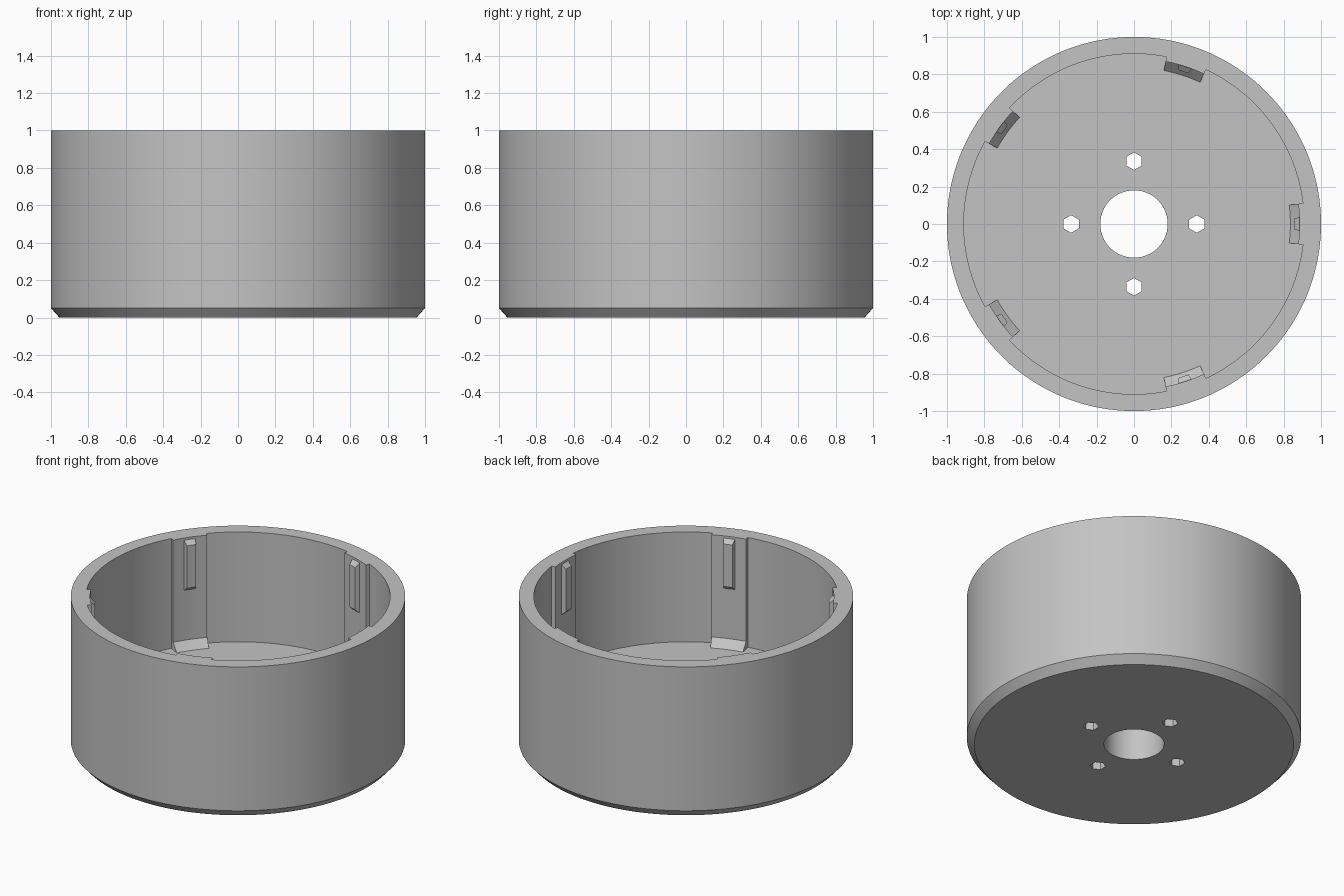
import bpy, bmesh, math
from mathutils import Matrix

cube = bpy.data.objects.get("Cube")
if cube:
    bpy.data.objects.remove(cube, do_unlink=True)

grey = bpy.data.materials.new("plain grey")
grey.use_nodes = True
colour = (0.55, 0.55, 0.55, 1)
grey.diffuse_color = colour
grey.node_tree.nodes["Principled BSDF"].inputs["Base Color"].default_value = colour

FLOOR = 0.275
PAD_R = 0.885


def finish(name, bm):
    """Turn a bmesh into a named grey object."""
    bmesh.ops.recalc_face_normals(bm, faces=bm.faces)
    mesh = bpy.data.meshes.new(name)
    bm.to_mesh(mesh)
    bm.free()
    mesh.materials.append(grey)
    obj = bpy.data.objects.new(name, mesh)
    bpy.context.collection.objects.link(obj)
    return obj


def lathe(name, profile, start, sweep, steps):
    """Sweep a closed (radius, height) profile about z."""
    bm = bmesh.new()
    full = sweep >= 360
    rings = []
    for i in range(steps if full else steps + 1):
        a = math.radians(start + sweep * i / steps)
        rings.append([bm.verts.new((r * math.cos(a), r * math.sin(a), z)) for r, z in profile])
    pairs = list(zip(rings, rings[1:]))
    if full:
        pairs.append((rings[-1], rings[0]))
    else:
        bm.faces.new(rings[0])
        bm.faces.new(rings[-1])
    n = len(profile)
    for a, b in pairs:
        for j in range(n):
            k = (j + 1) % n
            bm.faces.new((a[j], b[j], b[k], a[k]))
    return finish(name, bm)


def combine(target, helper, operation):
    """Apply a boolean and drop the helper."""
    mod = target.modifiers.new("join", "BOOLEAN")
    mod.object, mod.operation, mod.solver = helper, operation, "EXACT"
    bpy.context.view_layer.objects.active = target
    bpy.ops.object.modifier_apply(modifier=mod.name)
    bpy.data.objects.remove(helper, do_unlink=True)


# Cup with chamfered base, thick floor and central bore
cup = lathe("cup_body", [(0.18, 0), (0.955, 0), (1, 0.05), (1, 1), (0.91, 1),
                         (0.91, FLOOR), (0.18, FLOOR)], 0, 360, 180)

# Four hexagonal bolt holes
for i in range(4):
    a = math.radians(90 * i)
    bm = bmesh.new()
    place = (Matrix.Translation((0.336 * math.cos(a), 0.336 * math.sin(a), 0.15))
             @ Matrix.Rotation(math.radians(90), 4, "Z"))
    bmesh.ops.create_cone(bm, cap_ends=True, segments=6, radius1=0.047, radius2=0.047,
                          depth=0.5, matrix=place)
    # keep the points facing front and back
    angle = max((math.hypot(v.co.x - place[0][3], v.co.y - place[1][3]) and
                 abs(v.co.y - place[1][3])) for v in bm.verts)
    if angle < 0.045:
        bmesh.ops.rotate(bm, verts=bm.verts, cent=place.translation,
                         matrix=Matrix.Rotation(math.radians(30), 3, "Z"))
    combine(cup, finish("bolt_hole", bm), "DIFFERENCE")

# Five wall pads, each with a sloped foot on the floor
pad_profile = [(0.94, 0.2), (0.836, 0.2), (0.836, FLOOR), (PAD_R, FLOOR + 0.05),
               (PAD_R, 1), (0.94, 1)]
for i in range(5):
    combine(cup, lathe("wall_pad", pad_profile, 72 * i - 7, 14, 7), "UNION")

# Tapered catch ridge on every pad
for i in range(5):
    bm = bmesh.new()
    bmesh.ops.create_cube(bm, size=1)
    for v in bm.verts:
        front = v.co.x < 0
        v.co.x = 0.856 if front else PAD_R + 0.005
        v.co.y *= 0.056 if front else 0.076
        v.co.z = 0.82 + v.co.z * (0.28 if front else 0.34)
    bm.transform(Matrix.Rotation(math.radians(72 * i), 4, "Z"))
    finish("catch_ridge_%d" % (i + 1), bm)

# Smooth round walls, crisp edges
bpy.ops.object.select_all(action="DESELECT")
cup.select_set(True)
bpy.context.view_layer.objects.active = cup
bpy.ops.object.shade_smooth_by_angle(angle=math.radians(25))
